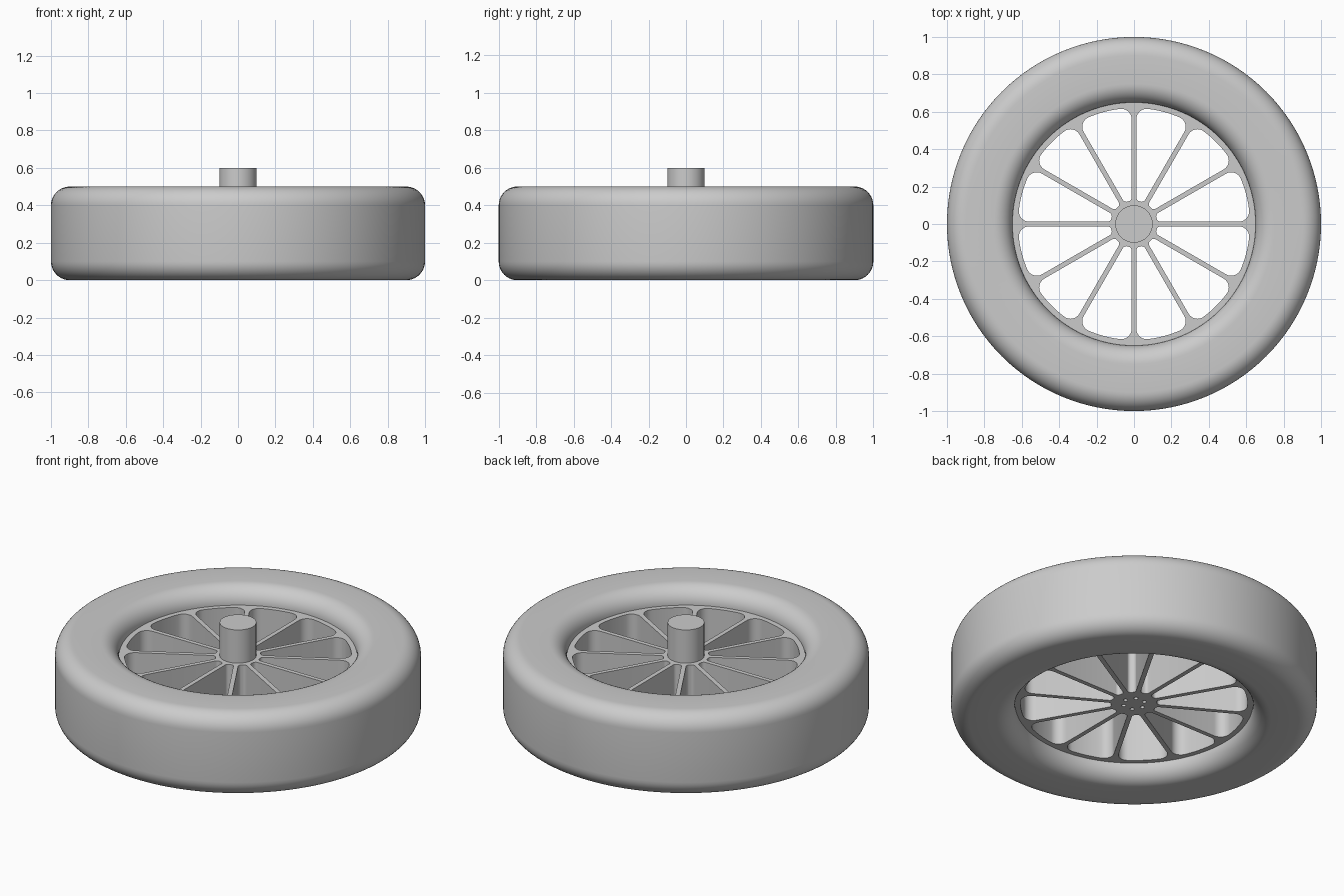
import bpy
import bmesh
from math import asin, cos, pi, radians, sin
from mathutils import Vector

cube = bpy.data.objects.get("Cube")
if cube:
    bpy.data.objects.remove(cube, do_unlink=True)

GREY = (0.6, 0.6, 0.6, 1)
grey = bpy.data.materials.new("plain grey")
grey.use_nodes = True
grey.diffuse_color = GREY
grey.node_tree.nodes["Principled BSDF"].inputs["Base Color"].default_value = GREY


def finish(obj):
    """Select the part, give it its colour and smooth its rounded faces."""
    bpy.ops.object.select_all(action="DESELECT")
    obj.select_set(True)
    bpy.context.view_layer.objects.active = obj
    if obj.type == "CURVE":
        bpy.ops.object.convert(target="MESH")
        obj = bpy.context.object
    obj.data.materials.clear()
    obj.data.materials.append(grey)
    bpy.ops.object.shade_smooth_by_angle(angle=radians(30))


def polar(radius, angle):
    return Vector((radius * cos(angle), radius * sin(angle)))


def arc(centre, radius, start, end, steps):
    return [centre + polar(radius, start + (end - start) * i / steps)
            for i in range(steps + 1)]


def circle(centre, radius, steps):
    return arc(centre, radius, 0, 2 * pi, steps)[:-1]


# Tyre: a rounded rectangle turned around the axle
INNER, OUTER, HEIGHT, ROUND = 0.65, 1.0, 0.5, 0.1
corners = [(OUTER - ROUND, HEIGHT - ROUND), (INNER + ROUND, HEIGHT - ROUND),
           (INNER + ROUND, ROUND), (OUTER - ROUND, ROUND)]
profile = []
for i, corner in enumerate(corners):
    profile += arc(Vector(corner), ROUND, i * pi / 2, (i + 1) * pi / 2, 10)

bm = bmesh.new()
ring = [bm.verts.new((p.x, 0, p.y)) for p in profile]
edges = [bm.edges.new((ring[i - 1], ring[i])) for i in range(len(ring))]
bmesh.ops.spin(bm, geom=ring + edges, cent=(0, 0, 0), axis=(0, 0, 1),
               angle=2 * pi, steps=128)
bmesh.ops.remove_doubles(bm, verts=bm.verts, dist=0.0005)
bmesh.ops.recalc_face_normals(bm, faces=bm.faces)
mesh = bpy.data.meshes.new("tyre")
bm.to_mesh(mesh)
bm.free()
tyre = bpy.data.objects.new("tyre", mesh)
bpy.context.collection.objects.link(tyre)
finish(tyre)

# Spoked wheel: a disc outline with filleted windows and small hub holes
SPOKES, HALF_SPOKE = 12, 0.013
RIM, RIM_FILLET = 0.62, 0.055
HUB, HUB_FILLET = 0.125, 0.02


def window(turn):
    """Outline of the opening between two neighbouring spokes."""
    step = 2 * pi / SPOKES
    far = asin((HALF_SPOKE + RIM_FILLET) / (RIM - RIM_FILLET))
    near = asin((HALF_SPOKE + HUB_FILLET) / (HUB + HUB_FILLET))
    far_a, far_b = turn + far, turn + step - far
    near_a, near_b = turn + near, turn + step - near
    points = arc(polar(RIM - RIM_FILLET, far_a), RIM_FILLET, turn - pi / 2, far_a, 8)
    points += arc(Vector((0, 0)), RIM, far_a, far_b, 8)[1:-1]
    points += arc(polar(RIM - RIM_FILLET, far_b), RIM_FILLET,
                  far_b, turn + step + pi / 2, 8)
    points += arc(polar(HUB + HUB_FILLET, near_b), HUB_FILLET,
                  turn + step + pi / 2, near_b + pi, 6)
    points += arc(polar(HUB + HUB_FILLET, near_a), HUB_FILLET,
                  near_a + pi, turn + 3 * pi / 2, 6)
    return points


outlines = [circle(Vector((0, 0)), INNER + 0.002, 128)]
outlines += [window(2 * pi * i / SPOKES) for i in range(SPOKES)]
outlines += [circle(polar(0.06, i * pi / 3), 0.012, 16) for i in range(6)]

curve = bpy.data.curves.new("spoked_wheel", "CURVE")
curve.dimensions = "2D"
curve.fill_mode = "BOTH"
curve.extrude = 0.15
for outline in outlines:
    spline = curve.splines.new("POLY")
    spline.points.add(len(outline) - 1)
    for point, co in zip(spline.points, outline):
        point.co = (co.x, co.y, 0, 1)
    spline.use_cyclic_u = True
wheel = bpy.data.objects.new("spoked_wheel", curve)
wheel.location.z = 0.25
bpy.context.collection.objects.link(wheel)
finish(wheel)

# Axle: a plain cylinder standing on the hub
bpy.ops.mesh.primitive_cylinder_add(vertices=64, radius=0.1, depth=0.22,
                                    location=(0, 0, 0.49))
axle = bpy.context.object
axle.name = "axle"
finish(axle)
